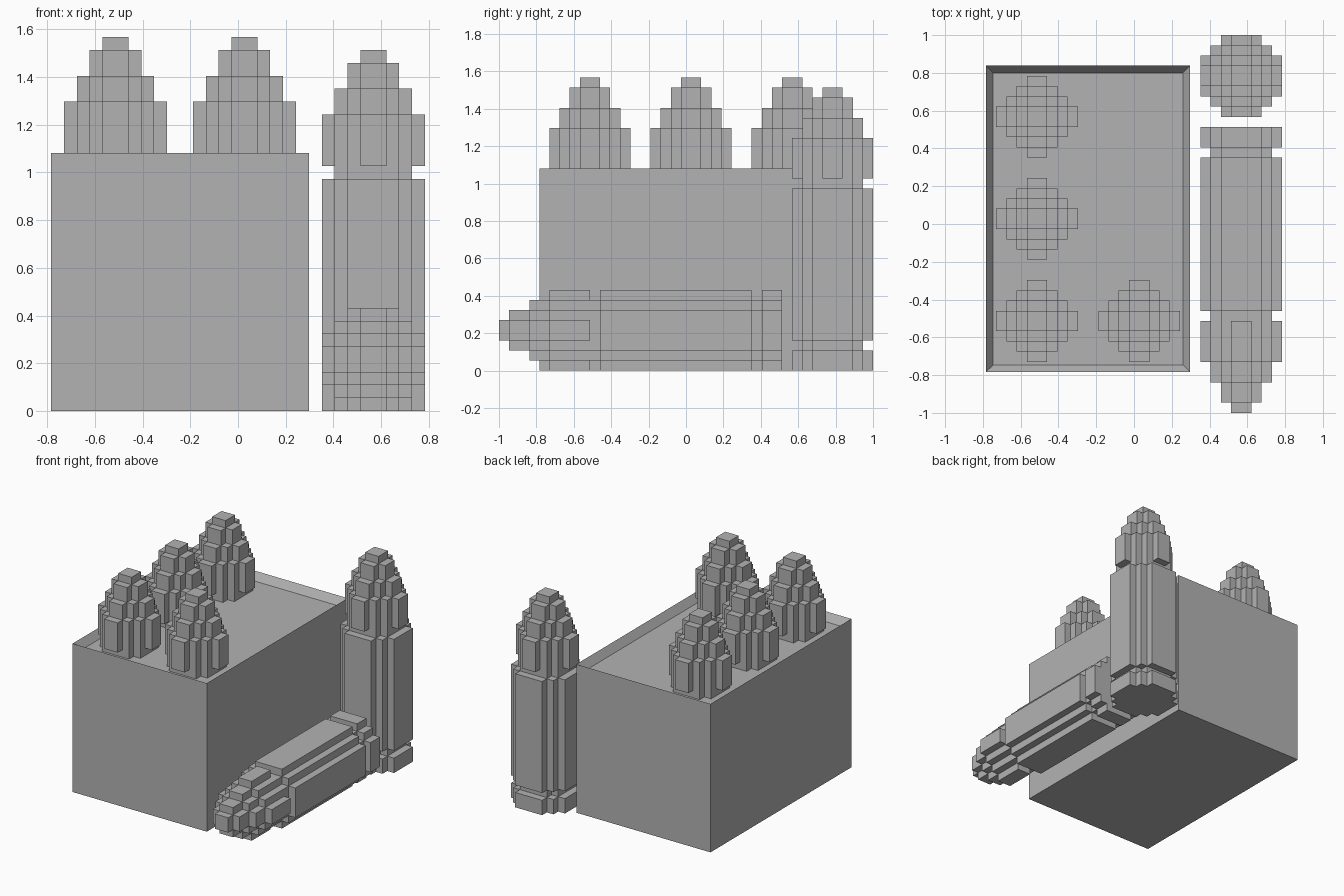
import bpy, bmesh, math
from mathutils import Vector

if "Cube" in bpy.data.objects:
    bpy.data.objects.remove(bpy.data.objects["Cube"])

V = 2 / 37                     # size of one block unit
CX, CY = 14.5, 18.5            # model centre in block units

grey = bpy.data.materials.new("plain_grey")
grey.diffuse_color = (0.45, 0.45, 0.45, 1)
grey.use_nodes = True
grey.node_tree.nodes["Principled BSDF"].inputs["Base Color"].default_value = grey.diffuse_color

# Stepped cross-sections: half width of each row, from the outside in
BODY = [2, 3, 4, 4]
NECK = [2, 3, 3]
TIP = {n: list(range(1, n + 1)) for n in (1, 2, 3, 4)}

CASE_PARTS = [(BODY, 0, 2), (NECK, 1.5, 3.5), (BODY, 3, 18)]
TIP_PARTS = [(NECK, 17.5, 19), (TIP[4], 19, 23), (TIP[3], 22.5, 25),
             (TIP[2], 24.5, 27), (TIP[1], 26.5, 28)]


def outline(rows):
    """Closed stepped outline, mirrored from one quarter."""
    n = len(rows)
    quarter = []
    for i, w in enumerate(rows):
        for p in ((w, n - i), (w, n - i - 1)):
            # skip repeated widths and the midpoint on the axis
            if p[1] > 0:
                quarter.append(p)
    q = [p for i, p in enumerate(quarter)
         if not (0 < i < len(quarter) - 1
                 and quarter[i - 1][0] == p[0] == quarter[i + 1][0])]
    if len(q) > 1 and q[-1][0] == q[-2][0] and rows[-1] == rows[-2]:
        q.pop()
    right = q + [(x, -y) for x, y in reversed(q)]
    return right + [(-x, -y) for x, y in right]


def add_prism(bm, rows, z0, z1):
    face = bm.faces.new([bm.verts.new((x * V, y * V, z0 * V)) for x, y in outline(rows)])
    ext = bmesh.ops.extrude_face_region(bm, geom=[face], use_keep_orig=True)
    top = [e for e in ext["geom"] if isinstance(e, bmesh.types.BMVert)]
    bmesh.ops.translate(bm, verts=top, vec=Vector((0, 0, (z1 - z0) * V)))


def make_mesh(name, parts):
    bm = bmesh.new()
    for part in parts:
        add_prism(bm, *part)
    bmesh.ops.recalc_face_normals(bm, faces=bm.faces[:])
    return finish(bm, name)


def finish(bm, name):
    me = bpy.data.meshes.new(name)
    bm.to_mesh(me)
    bm.free()
    me.materials.append(grey)
    return me


def place(name, me, x, y, z, rot_x=0):
    ob = bpy.data.objects.new(name, me)
    ob.location = ((x - CX) * V, (y - CY) * V, z * V)
    ob.rotation_euler.x = rot_x
    bpy.context.collection.objects.link(ob)


# Open box with a shallow recess in its top
bm = bmesh.new()
bmesh.ops.create_cube(bm, size=1)
bmesh.ops.scale(bm, vec=(20 * V, 30 * V, 20 * V), verts=bm.verts[:])
bm.normal_update()
top = max(bm.faces, key=lambda f: f.calc_center_median().z)
bmesh.ops.inset_region(bm, faces=[top], thickness=V)
bmesh.ops.translate(bm, verts=top.verts[:], vec=(0, 0, -V))
place("storage_box", finish(bm, "storage_box"), 10, 19, 10)

# Loose rounds: one standing, one lying with its tip to the front
full = make_mesh("full_round", CASE_PARTS + TIP_PARTS)
place("standing_round", full, 25, 33, 0)
place("lying_round", full, 25, 28, 4, math.pi / 2)

# Rounds stored in the box, only the tips show
tip = make_mesh("round_tip", TIP_PARTS)
for i, (x, y) in enumerate([(5, 9), (5, 19), (5, 29), (15, 9)]):
    place(f"stored_round_{i + 1}", tip, x, y, 1)
